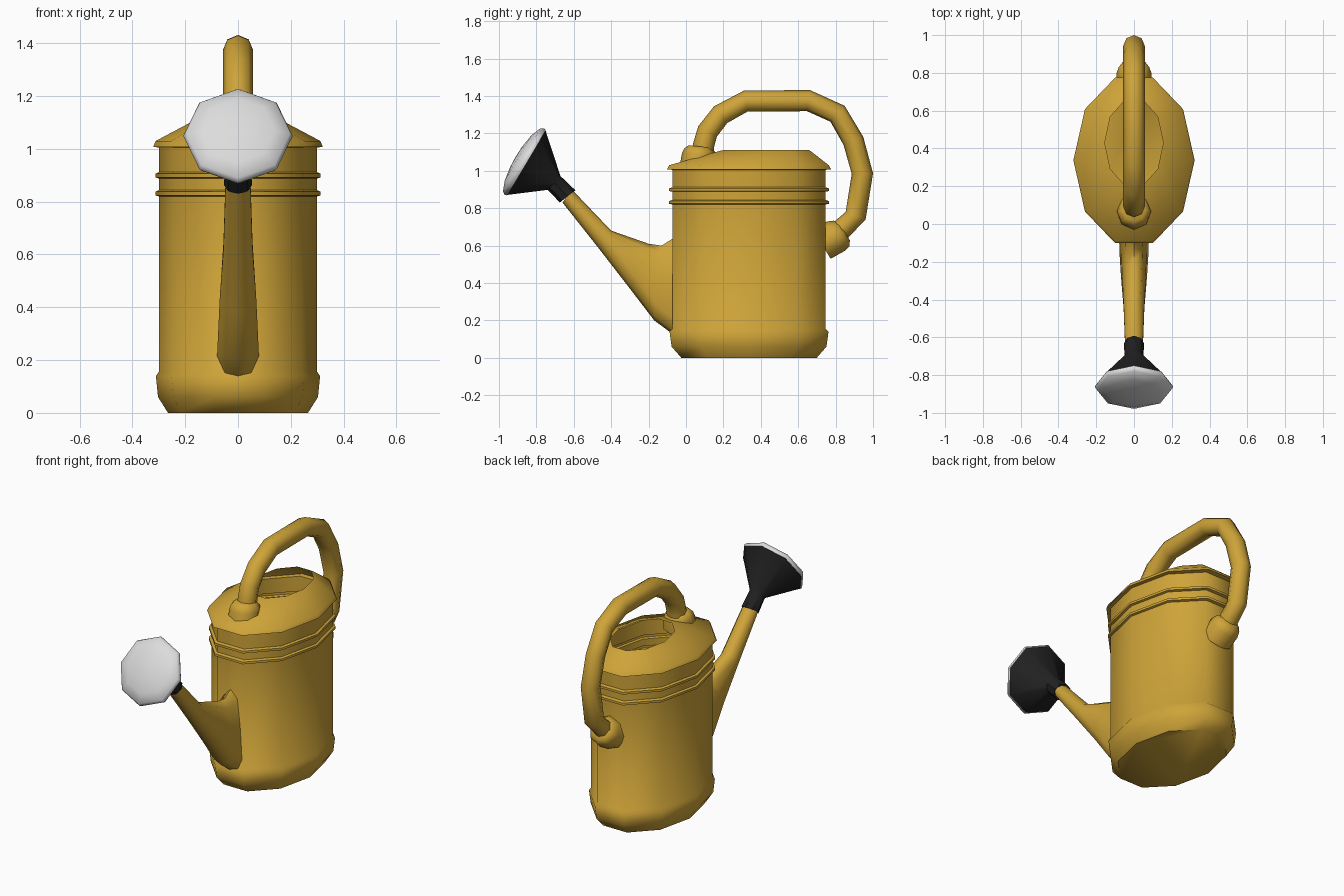
import bpy, bmesh, math
from mathutils import Vector

if "Cube" in bpy.data.objects:
    bpy.data.objects.remove(bpy.data.objects["Cube"])


def material(name, rgb):
    m = bpy.data.materials.new(name)
    m.diffuse_color = (*rgb, 1)
    m.use_nodes = True
    m.node_tree.nodes["Principled BSDF"].inputs["Base Color"].default_value = m.diffuse_color
    return m


gold = material("mustard_yellow", (0.62, 0.37, 0.04))
black = material("black", (0.015, 0.015, 0.015))
white = material("light_grey", (0.72, 0.72, 0.72))


def loft(name, rings, mat, cap_start=True, cap_end=True, angle=50):
    """Skin a list of equally sized point rings."""
    bm = bmesh.new()
    loops = [[bm.verts.new(p) for p in r] for r in rings]
    n = len(loops[0])
    for a, b in zip(loops, loops[1:]):
        for i in range(n):
            j = (i + 1) % n
            bm.faces.new((a[i], a[j], b[j], b[i]))
    if cap_start:
        bm.faces.new(loops[0][::-1])
    if cap_end:
        bm.faces.new(loops[-1])
    bmesh.ops.recalc_face_normals(bm, faces=bm.faces)
    me = bpy.data.meshes.new(name)
    bm.to_mesh(me)
    bm.free()
    ob = bpy.data.objects.new(name, me)
    bpy.context.collection.objects.link(ob)
    me.materials.append(mat)
    bpy.ops.object.select_all(action='DESELECT')
    ob.select_set(True)
    bpy.context.view_layer.objects.active = ob
    bpy.ops.object.shade_smooth_by_angle(angle=math.radians(angle))
    return ob


def oval(cy, z, rx, ry, n=10):
    return [(rx * math.cos(math.tau * i / n), cy + ry * math.sin(math.tau * i / n), z)
            for i in range(n)]


def disc(c, d, r, n=8):
    """Ring around point c=(y,z), facing direction d=(y,z)."""
    d = Vector(d).normalized()
    pts = []
    for i in range(n):
        a = math.tau * i / n
        s = r * math.sin(a)
        pts.append((r * math.cos(a), c[0] - d.y * s, c[1] + d.x * s))
    return pts


# Body: ten-sided oval shell with foot, two bands and overhanging lid rim
profile = [(0, .265), (.06, .303), (.14, .311), (.155, .30),
           (.82, .30), (.824, .313), (.838, .313), (.844, .30),
           (.888, .30), (.892, .313), (.906, .313), (.912, .30),
           (1.005, .30), (1.008, .321), (1.03, .312)]
body_rings = [oval(.337, z, r, r * 1.437) for z, r in profile]
body_rings.append(oval(.425, 1.108, .165, .25))
body_rings.append(oval(.43, 1.112, .155, .237))
loft("body", body_rings, gold, cap_end=False)

# Handle: eight-sided tube along an arch
path = [(.085, 1.06), (.095, 1.14), (.115, 1.21), (.185, 1.30), (.32, 1.373), (.655, 1.375),
        (.81, 1.305), (.895, 1.16), (.943, .985), (.907, .76), (.83, .685), (.74, .625)]
handle = []
for i, p in enumerate(path):
    q0 = Vector(path[max(i - 1, 0)])
    q1 = Vector(path[min(i + 1, len(path) - 1)])
    handle.append(disc(p, q1 - q0, .057))
loft("handle", handle, gold, angle=60)

# Handle sockets
up = (.1, 1)
loft("handle_socket_top", [disc((.06, 1.02), up, .094), disc((.068, 1.085), up, .09),
                           disc((.072, 1.11), up, .083), disc((.075, 1.13), up, .062)], gold)
out = (.83, .5)
loft("handle_socket_back", [disc((.725, .61), out, .094), disc((.80, .65), out, .092),
                            disc((.832, .665), out, .08), disc((.848, .675), out, .055)], gold)

# Spout: wide keel-shaped root blending into a round tube
egg = [(0, 0), (.62, .04), (1, .17), (.85, .55), (.6, .9), (0, 1)]
tube = [(0, 0), (.59, .1), (.95, .35), (.95, .65), (.59, .9), (0, 1)]
sections = [((-.03, .10), (-.03, .67), .079, 1), ((-.075, .13), (-.075, .635), .079, 1),
            ((-.17, .20), (-.13, .60), .077, .8), ((-.30, .37), (-.20, .61), .071, .5),
            ((-.47, .59), (-.40, .68), .058, 0), ((-.66, .83), (-.61, .90), .05, 0)]
spout = []
for lo, hi, w, k in sections:
    lo, hi = Vector(lo), Vector(hi)
    half = []
    for e, t in zip(egg, tube):
        p = lo.lerp(hi, e[1] * k + t[1] * (1 - k))
        half.append((w * (e[0] * k + t[0] * (1 - k)), p.x, p.y))
    spout.append(half + [(-x, y, z) for x, y, z in half[-2:0:-1]])
loft("spout", spout, gold, angle=60)

# Sprinkler head: black neck and cone, pale domed face
face = Vector((-.86, .51)).normalized()
rim = Vector((-.853, 1.043))
loft("rose_cone", [disc((-.633, .863), (-.6, .76), .053), disc((-.705, .935), (-.72, .66), .05),
                   disc(rim, face, .2)], black, angle=40)
loft("rose_face", [disc(rim + face * d, face, r) for d, r in
                   [(0, .203), (.012, .207), (.03, .196), (.052, .14), (.064, .06), (.066, .01)]], white)
